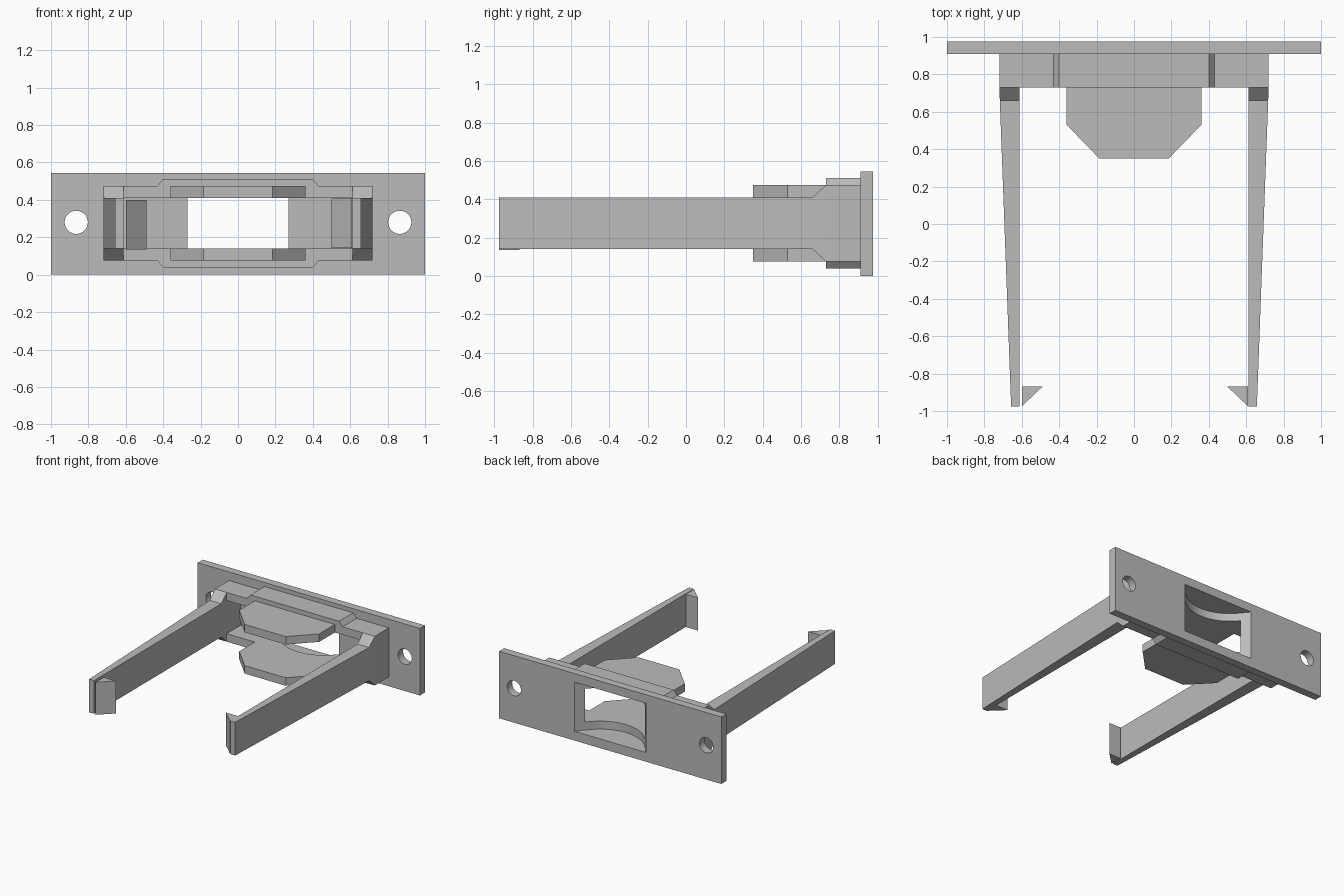
import bpy, bmesh, math

if "Cube" in bpy.data.objects:
    bpy.data.objects.remove(bpy.data.objects["Cube"])

grey = bpy.data.materials.new("plain grey")
grey.diffuse_color = (0.5, 0.5, 0.5, 1)
grey.use_nodes = True
grey.node_tree.nodes["Principled BSDF"].inputs["Base Color"].default_value = grey.diffuse_color


def prism(name, pts, lo, hi, axis):
    """Extrude a 2D outline along axis: 'z' uses (x, y), 'y' uses (x, z), 'x' uses (y, z)."""
    place = {"z": lambda a, b, t: (a, b, t),
             "y": lambda a, b, t: (a, t, b),
             "x": lambda a, b, t: (t, a, b)}[axis]
    bm = bmesh.new()
    low = [bm.verts.new(place(a, b, lo)) for a, b in pts]
    high = [bm.verts.new(place(a, b, hi)) for a, b in pts]
    bm.faces.new(low)
    bm.faces.new(high)
    n = len(pts)
    for i in range(n):
        j = (i + 1) % n
        bm.faces.new((low[i], low[j], high[j], high[i]))
    bmesh.ops.recalc_face_normals(bm, faces=bm.faces)
    me = bpy.data.meshes.new(name)
    bm.to_mesh(me)
    bm.free()
    me.materials.append(grey)
    ob = bpy.data.objects.new(name, me)
    bpy.context.collection.objects.link(ob)
    return ob


def rect(x0, x1, y0, y1):
    return [(x0, y0), (x1, y0), (x1, y1), (x0, y1)]


def cut(ob, cutter):
    mod = ob.modifiers.new("cut", "BOOLEAN")
    mod.operation = "DIFFERENCE"
    mod.solver = "EXACT"
    mod.object = cutter
    cutter.hide_render = True
    cutter.hide_viewport = True


MID = 0.275  # height of the horizontal symmetry plane

# Window cutter: flared through the plate, rounded where it enters the collar
R, tip = 0.33, 0.775
half = math.asin(0.27 / R)
cy = 0.91 - R * math.cos(half) * -1 - 0.0
cy = tip + R
arc = [(R * math.sin(a), cy - R * math.cos(a))
       for a in [half - 2 * half * i / 24 for i in range(25)]]
window = prism("window_cutter", [(-0.333, 0.99), (0.333, 0.99), (0.27, 0.91)]
               + arc[1:-1] + [(-0.27, 0.91)], 0.075, 0.475, "z")

# Mounting plate with two screw holes
plate = prism("face_plate", rect(-1, 1, 0, 0.545), 0.91, 0.975, "y")
cut(plate, window)
for s, side in ((-1, "left"), (1, "right")):
    ring = [(s * 0.865 + 0.062 * math.cos(k * math.pi / 16),
             0.28 + 0.062 * math.sin(k * math.pi / 16)) for k in range(32)]
    cut(plate, prism(side + "_hole_cutter", ring, 0.85, 1.05, "y"))

# Hollow collar with a raised middle on top and bottom
top = [(0.72, 0.2), (0.43, 0.2), (0.40, 0.237), (-0.40, 0.237), (-0.43, 0.2), (-0.72, 0.2)]
outline = [(x, MID + z) for x, z in top] + [(x, MID - z) for x, z in reversed(top)]
collar = prism("collar", outline, 0.73, 0.91, "y")
cut(collar, prism("collar_cutter", rect(-0.613, 0.613, 0.14, 0.41), 0.6, 0.95, "y"))
cut(collar, window)

# Upper and lower guide tongues
tongue = [(-0.36, 0.73), (-0.36, 0.53), (-0.185, 0.35),
          (0.185, 0.35), (0.36, 0.53), (0.36, 0.73)]
prism("upper_tongue", tongue, 0.41, 0.475, "z")
prism("lower_tongue", tongue, 0.075, 0.14, "z")

# Tapered spring arms with chamfered roots and inward hooks
side_view = [(0.73, 0.475), (0.66, 0.41), (-0.975, 0.41),
             (-0.975, 0.14), (0.66, 0.14), (0.73, 0.075)]
for s, side in ((-1, "left"), (1, "right")):
    arm = prism(side + "_arm", side_view, s * 0.613, s * 0.72, "x")
    for v in arm.data.vertices:
        if abs(v.co.x) > 0.65:
            v.co.x = s * (0.657 + 0.063 * (v.co.y + 0.975) / 1.705)

prism("left_hook", [(-0.6, -0.975), (-0.6, -0.87), (-0.49, -0.87)], 0.135, 0.40, "z")
prism("right_hook", [(0.61, -0.975), (0.61, -0.87), (0.50, -0.87)], 0.142, 0.408, "z")
